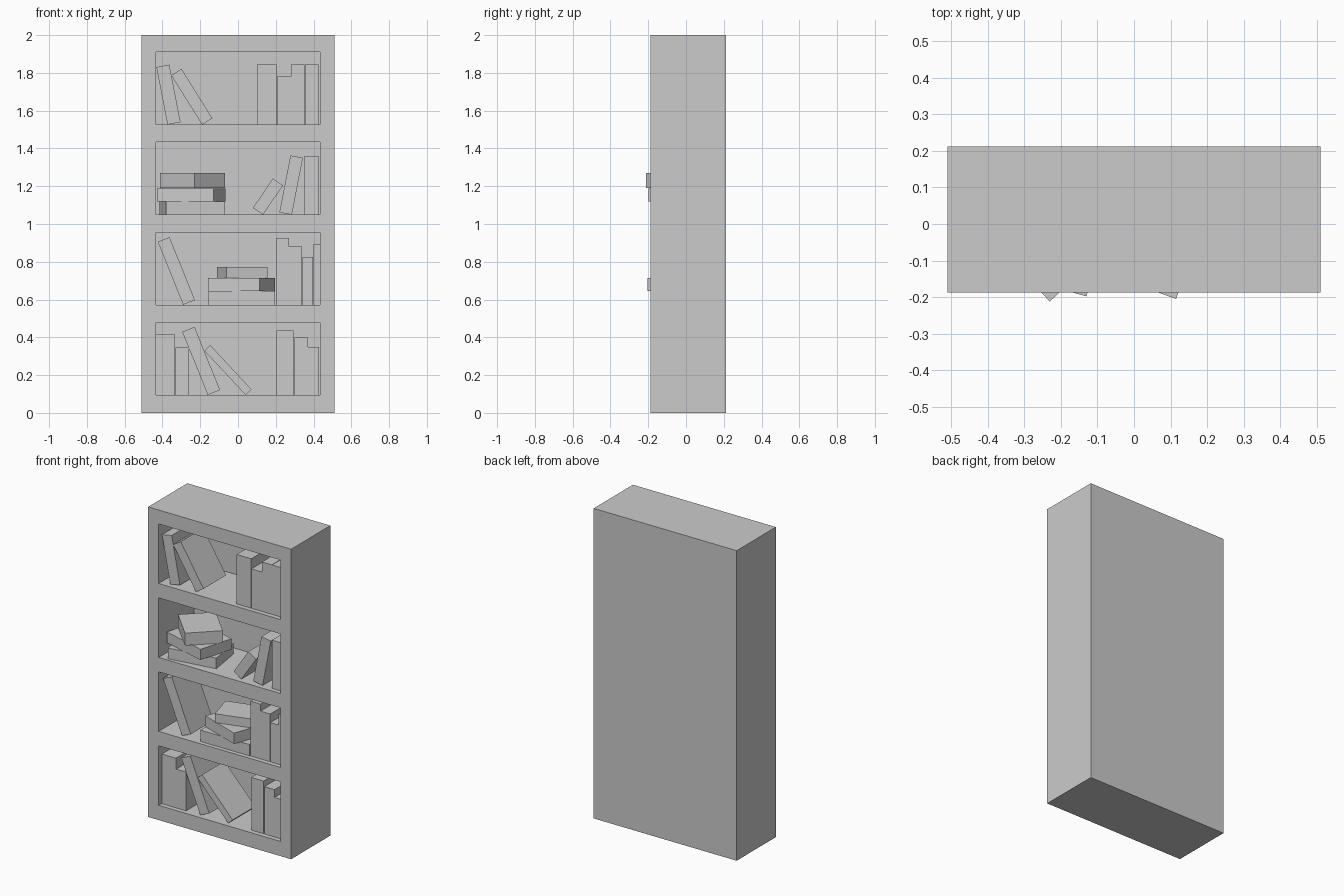
import bpy
from math import radians
from mathutils import Vector, Euler

if "Cube" in bpy.data.objects:
    bpy.data.objects.remove(bpy.data.objects["Cube"])

FRONT, BACK = -0.187, 0.212        # front and back of the case
FLOORS = [0.095, 0.572, 1.049, 1.526]
BOOK_FRONT, BOOK_DEPTH = -0.157, 0.23


def box(name, size, centre, rot=(0, 0, 0)):
    bpy.ops.mesh.primitive_cube_add(size=1, location=centre)
    ob = bpy.context.object
    ob.name = ob.data.name = name
    ob.scale = size
    bpy.ops.object.transform_apply(location=False, rotation=False, scale=True)
    ob.rotation_euler = rot
    return ob


def leaning_book(shelf, x, tilt, w, h):
    """Book resting on its lower corner at x; positive tilt leans left."""
    rot = Euler((0, radians(-tilt), 0))
    side = 1 if tilt >= 0 else -1
    offset = Vector((side * w / 2, BOOK_DEPTH / 2, h / 2))
    offset.rotate(rot)
    corner = Vector((x, BOOK_FRONT, FLOORS[shelf]))
    box("leaning_book", (w, BOOK_DEPTH, h), corner + offset, rot)


def lying_book(x, y, z0, z1, turn, length, width):
    """Flat book turned about its foremost corner at (x, y)."""
    rot = Euler((0, 0, radians(turn)))
    side = 1 if turn >= 0 else -1
    offset = Vector((side * length / 2, width / 2, (z1 - z0) / 2))
    offset.rotate(rot)
    box("stacked_book", (length, width, z1 - z0), Vector((x, y, z0)) + offset, rot)


# Case: solid block with four shelf openings cut from the front
case = box("bookcase", (1.02, BACK - FRONT, 2), (0, (FRONT + BACK) / 2, 1))
for z in FLOORS:
    cutter = box("opening_cutter", (0.87, 0.46, 0.384), (0, FRONT + 0.13, z + 0.192))
    cutter.hide_render = True
    mod = case.modifiers.new("opening", 'BOOLEAN')
    mod.operation = 'DIFFERENCE'
    mod.solver = 'EXACT'
    mod.object = cutter
    bpy.context.view_layer.objects.active = case
    bpy.ops.object.modifier_apply(modifier=mod.name)
    bpy.data.objects.remove(cutter)

# Upright books: shelf, left, right, top
for shelf, x0, x1, top in [
    (0, -0.433, -0.333, 0.415), (0, -0.331, -0.26, 0.345),
    (0, 0.205, 0.293, 0.435), (0, 0.298, 0.37, 0.40), (0, 0.371, 0.43, 0.35),
    (1, 0.2, 0.27, 0.925), (1, 0.271, 0.34, 0.88),
    (1, 0.341, 0.398, 0.825), (1, 0.399, 0.433, 0.895),
    (2, 0.352, 0.425, 1.36),
    (3, 0.1, 0.204, 1.845), (3, 0.206, 0.28, 1.78),
    (3, 0.281, 0.351, 1.845), (3, 0.354, 0.426, 1.845),
]:
    z0 = FLOORS[shelf]
    box("upright_book", (x1 - x0, BOOK_DEPTH, top - z0),
        ((x0 + x1) / 2, BOOK_FRONT + BOOK_DEPTH / 2, (z0 + top) / 2))

# Leaning books: shelf, resting corner x, tilt, thickness, height
for args in [
    (0, -0.16, 22, 0.07, 0.36), (0, 0.04, 43, 0.043, 0.32),
    (1, -0.29, 22, 0.067, 0.36),
    (2, 0.133, -34, 0.065, 0.188), (2, 0.285, -11, 0.067, 0.307),
    (3, -0.373, 11, 0.07, 0.31), (3, -0.19, 32, 0.064, 0.308),
]:
    leaning_book(*args)

# Stacked books: front corner x, y, bottom, top, turn, length, width
for args in [
    (-0.157, -0.16, 0.572, 0.645, 0, 0.352, 0.23),
    (0.115, -0.205, 0.645, 0.715, -20, 0.292, 0.24),
    (-0.06, -0.15, 0.715, 0.772, 16, 0.224, 0.19),
    (-0.38, -0.17, 1.049, 1.118, 8.7, 0.314, 0.23),
    (-0.13, -0.198, 1.118, 1.187, -16, 0.312, 0.236),
    (-0.23, -0.212, 1.19, 1.27, -46, 0.262, 0.224),
]:
    lying_book(*args)
